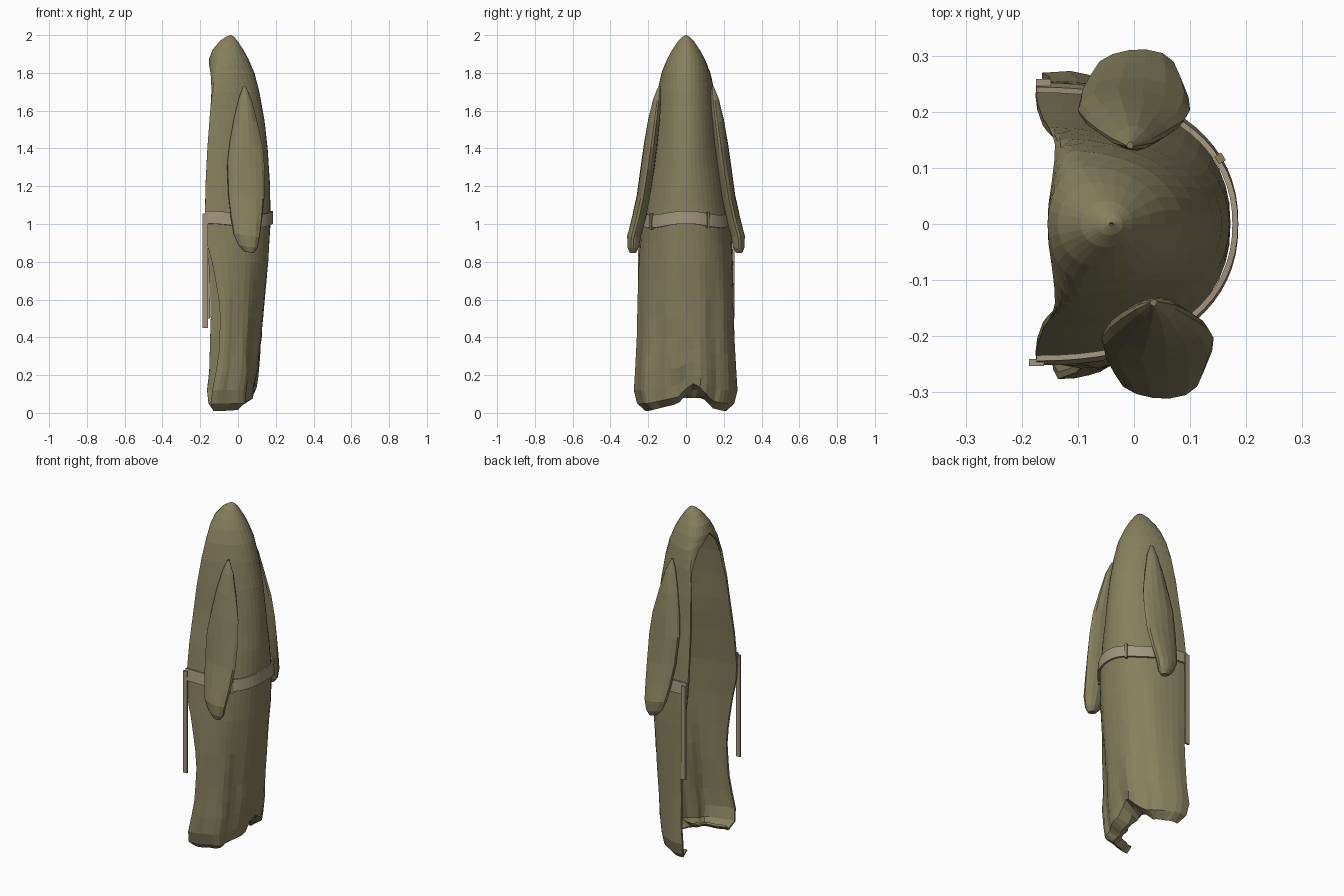
import bpy, bmesh, math, random

if "Cube" in bpy.data.objects:
    bpy.data.objects.remove(bpy.data.objects["Cube"])
random.seed(4)

def material(name, col):
    m = bpy.data.materials.new(name)
    m.diffuse_color = (*col, 1)
    m.use_nodes = True
    m.node_tree.nodes["Principled BSDF"].inputs["Base Color"].default_value = m.diffuse_color
    return m

CLOTH = material("olive_cloth", (0.24, 0.215, 0.11))
BELT = material("tan_webbing", (0.36, 0.30, 0.20))

def finish(bm, name, mat, thick=0.0, offset=-1):
    me = bpy.data.meshes.new(name)
    bm.to_mesh(me)
    bm.free()
    ob = bpy.data.objects.new(name, me)
    bpy.context.collection.objects.link(ob)
    me.materials.append(mat)
    if thick:
        s = ob.modifiers.new("thickness", 'SOLIDIFY')
        s.thickness, s.offset = thick, offset
    return ob

def skin(bm, rows, closed=False):
    """Quads between successive rows of points."""
    vs = [[bm.verts.new(p) for p in r] for r in rows]
    n = len(vs[0])
    for a, b in zip(vs, vs[1:]):
        for i in range(n if closed else n - 1):
            j = (i + 1) % n
            bm.faces.new((a[i], a[j], b[j], b[i]))
    return vs

def lerp_table(table, z):
    for a, b in zip(table, table[1:]):
        if z <= b[0]:
            t = max(0, (z - a[0]) / (b[0] - a[0]))
            return [p + (q - p) * t for p, q in zip(a, b)][1:]
    return table[-1][1:]

def spow(v, p):
    return math.copysign(abs(v) ** p, v)

# z, back x, centre x, front x, half width, half wrap angle
BODY = [
    (0.01, 0.03, -0.13, -0.15, 0.215, 90), (0.05, 0.085, -0.155, -0.165, 0.26, 90),
    (0.12, 0.095, -0.16, -0.17, 0.278, 90), (0.22, 0.11, -0.15, -0.16, 0.272, 90),
    (0.40, 0.12, -0.145, -0.16, 0.262, 90), (0.60, 0.14, -0.145, -0.16, 0.257, 90),
    (0.80, 0.16, -0.155, -0.16, 0.25, 90), (1.00, 0.172, -0.175, -0.18, 0.238, 90),
    (1.20, 0.17, -0.172, -0.178, 0.215, 90), (1.40, 0.157, -0.162, -0.168, 0.187, 90),
    (1.55, 0.14, -0.150, -0.163, 0.172, 96), (1.70, 0.113, -0.130, -0.159, 0.152, 112),
    (1.80, 0.087, -0.108, -0.157, 0.13, 140), (1.87, 0.057, -0.085, -0.154, 0.102, 180),
    (1.92, 0.03, -0.07, -0.136, 0.075, 180), (1.97, -0.003, -0.05, -0.095, 0.041, 180),
    (1.99, -0.02, -0.045, -0.065, 0.02, 180), (2.00, -0.036, -0.04, -0.044, 0.003, 180)]

def section(z, t, grow=0.0):
    """Point on the robe at height z, t from -1 (-y front edge) to 1."""
    xb, xc, xf, w, ang = lerp_table(BODY, z)
    a = math.radians(ang) * t
    c, s = math.cos(a), math.sin(a)
    p = 1 - 0.13 * max(0, min(1, (1.3 - z) / 0.3))     # squarer back lower down
    x = xc + (spow(c, p) * (xb + grow - xc) if c > 0 else c * (xc - xf))
    return x, (w + grow) * spow(s, p), z

# Hooded robe body, open along -x
zs = [0.01, 0.05, 0.12, 0.22, 0.31, 0.4, 0.5, 0.6, 0.7, 0.8, 0.9, 1.0, 1.1, 1.2, 1.3, 1.4,
      1.48, 1.55, 1.63, 1.7, 1.75, 1.8, 1.84, 1.87, 1.895, 1.92, 1.945, 1.97, 1.99, 2.0]
N = 26
rows = []
for z in zs:
    row = []
    for i in range(N + 1):
        t = 2 * i / N - 1
        x, y, zz = section(z, t)
        low = max(0.0, 1 - z / 0.95)
        # folds in the skirt and an uneven hem with a raised notch at the back
        f = low * (0.012 * math.sin(9 * t + 3 * z) - 0.01 * math.cos(17 * t))
        x += f * math.cos(t * 1.57) + random.uniform(-.005, .005) * low
        y += f * 0.4 * math.sin(t * 1.57)
        if z < 0.9:      # near front edge falls back a little
            x += 0.05 * math.sin(math.pi * z / 0.9) * max(0, (-t - 0.75) / 0.25)
        if y > 0:
            y *= 1 - 0.04 * low
        if z < 0.4:
            lift = 0.05 * max(0, 1 - abs(y) / 0.2) + 0.09 * max(0, 1 - abs(y - 0.05) / 0.09)
            zz += lift * (1 - z / 0.4)
        row.append((x, y, zz))
    rows.append(row)
# hem turned inward
rows.insert(0, [(x * 0.75 - 0.035, y * 0.84, min(z + 0.03, 0.08)) for x, y, z in rows[0]])
bm = bmesh.new()
skin(bm, rows)
bmesh.ops.remove_doubles(bm, verts=bm.verts, dist=0.0004)
finish(bm, "hooded_robe", CLOTH, 0.012)

# Hanging sleeves: z, centre x, radius x, distance out, radius y
SLEEVE = [
    (1.73, 0.035, 0.006, 0.140, 0.006), (1.66, 0.04, 0.035, 0.152, 0.022),
    (1.55, 0.04, 0.062, 0.168, 0.032), (1.42, 0.04, 0.088, 0.186, 0.036),
    (1.30, 0.036, 0.10, 0.203, 0.037), (1.15, 0.04, 0.096, 0.226, 0.036),
    (1.03, 0.044, 0.083, 0.252, 0.038), (0.94, 0.047, 0.07, 0.276, 0.037),
    (0.88, 0.055, 0.05, 0.280, 0.031), (0.85, 0.06, 0.025, 0.282, 0.018)]
for side, name, dx in ((-1, "sleeve_left", 0.0), (1, "sleeve_right", -0.042)):
    bm = bmesh.new()
    rings = []
    for z, cx, rx, cy, ry in SLEEVE:
        ring = []
        for i in range(14):
            a = math.tau * i / 14
            wob = 1 + 0.06 * math.sin(3 * a + 6 * z)
            ring.append((cx + dx + rx * math.cos(a) * wob,
                         side * (cy + ry * spow(math.sin(a), 1.25) * wob),
                         z - 0.015 * math.cos(a) * rx / 0.1))
        rings.append(ring)
    vs = skin(bm, rings, True)
    bm.faces.new(vs[0])
    bm.faces.new(vs[-1])
    bmesh.ops.recalc_face_normals(bm, faces=bm.faces)
    finish(bm, name, CLOTH)

# Belt following the waist, dipping a little at the sides
def belt_z(t):
    return 1.035 - 0.022 * math.sin(abs(t) * math.pi) ** 2

ts = [2 * i / 36 - 1 for i in range(37)]
bm = bmesh.new()
skin(bm, [[section(belt_z(t) + h, t, 0.004) for t in ts] for h in (-0.034, 0.034)])
finish(bm, "belt", BELT, 0.010, 1)

# Belt loops
for t in (-0.5, 0.28):
    x, y, z = section(belt_z(t), t, 0.012)
    x2, y2, _ = section(belt_z(t), t + 0.02, 0.012)
    bm = bmesh.new()
    bmesh.ops.create_cube(bm, size=1)
    bmesh.ops.scale(bm, vec=(0.014, 0.016, 0.085), verts=bm.verts)
    loop = finish(bm, "belt_loop", CLOTH)
    loop.location = (x, y, z)
    loop.rotation_euler = (0, 0, math.atan2(y2 - y, x2 - x) - math.pi / 2)

# Loose belt ends hanging down at the front edges
for side, x, y, bottom in ((-1, -0.172, 0.247, 0.45), (1, -0.160, 0.252, 0.50)):
    bm = bmesh.new()
    skin(bm, [[(x - 0.015, side * y, z), (x + 0.012, side * y, z)]
              for z in (bottom, 0.65, 0.85, 1.0, 1.055)])
    finish(bm, "belt_end", BELT, 0.012, 0)
